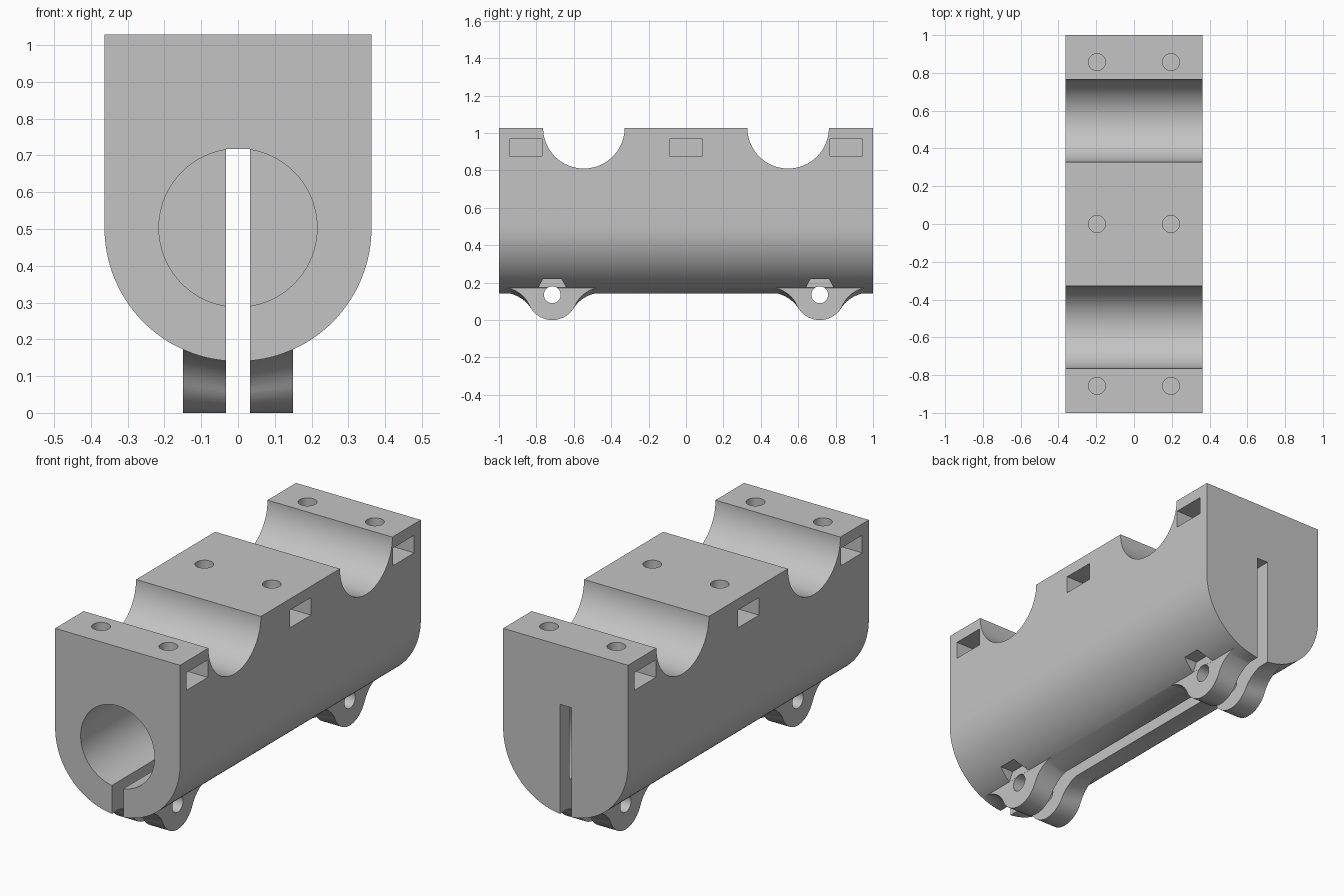
import bpy, bmesh, math

cube = bpy.data.objects.get("Cube")
if cube:
    bpy.data.objects.remove(cube, do_unlink=True)

WIDTH, MID, TOP = 0.363, 0.503, 1.028   # half width, bore axis height, top height
GAP, LUG_OUT, LUG_Y, LUG_R = 0.033, 0.15, 0.715, 0.135

grey = bpy.data.materials.new("plain grey")
grey.use_nodes = True
colour = (0.55, 0.55, 0.55, 1)
grey.diffuse_color = colour
grey.node_tree.nodes["Principled BSDF"].inputs["Base Color"].default_value = colour


def loft(name, axis, start, end, first, last=None):
    """Solid between two matching 2D outlines placed along an axis."""
    place = {"x": lambda t, p: (t, p[0], p[1]),
             "y": lambda t, p: (p[0], t, p[1]),
             "z": lambda t, p: (p[0], p[1], t)}[axis]
    bm = bmesh.new()
    a = [bm.verts.new(place(start, p)) for p in first]
    b = [bm.verts.new(place(end, p)) for p in (last or first)]
    bm.faces.new(a)
    bm.faces.new(b[::-1])
    for i in range(len(a)):
        j = (i + 1) % len(a)
        bm.faces.new((a[j], a[i], b[i], b[j]))
    bm.normal_update()
    if bm.calc_volume(signed=True) < 0:
        bmesh.ops.reverse_faces(bm, faces=bm.faces[:])
    mesh = bpy.data.meshes.new(name)
    bm.to_mesh(mesh)
    bm.free()
    mesh.materials.append(grey)
    obj = bpy.data.objects.new(name, mesh)
    bpy.context.scene.collection.objects.link(obj)
    return obj


def arc(cx, cy, r, a0, a1, n):
    return [(cx + r * math.cos(math.radians(a0 + (a1 - a0) * i / n)),
             cy + r * math.sin(math.radians(a0 + (a1 - a0) * i / n))) for i in range(n + 1)]


def circle(cx, cy, r, n=48, turn=0):
    return arc(cx, cy, r, turn, turn + 360, n)[:-1]


def box(x0, x1, y0, y1):
    return [(x0, y0), (x1, y0), (x1, y1), (x0, y1)]


def combine(target, tool, operation):
    """Apply a boolean, taking the first solver that keeps the solid."""
    tool.hide_render = True
    mod = target.modifiers.new("combine", "BOOLEAN")
    mod.object, mod.operation = tool, operation
    before = len(target.data.polygons)
    result = None
    for solver in ("MANIFOLD", "EXACT", "FLOAT"):
        mod.solver = solver
        bpy.context.view_layer.update()
        graph = bpy.context.evaluated_depsgraph_get()
        made = bpy.data.meshes.new_from_object(target.evaluated_get(graph), depsgraph=graph)
        if len(made.polygons) > before / 2 and len(made.polygons) != before:
            result = made
            break
    target.modifiers.remove(mod)
    if result:
        target.data = result
    bpy.data.objects.remove(tool, do_unlink=True)


def lug_outline(cy, root):
    """Rounded lug with concave flares meeting the body at height root."""
    reach, rise = 0.27, root - LUG_R
    r = (rise ** 2 + reach ** 2 - LUG_R ** 2) / (2 * (LUG_R + rise))
    drop = math.degrees(math.atan2(LUG_R - (root - r), reach))
    left = arc(cy - reach, root - r, r, 90, drop, 14)
    nose = arc(cy, LUG_R, LUG_R, 180 + drop, 360 - drop, 24)[1:-1]
    right = arc(cy + reach, root - r, r, 180 - drop, 90, 14)
    return left + nose + right + [(cy + reach, 0.25), (cy - reach, 0.25)]


# U-shaped body
block = loft("bearing_block", "y", -1, 1,
             arc(0, MID, WIDTH, 180, 360, 64) + [(WIDTH, TOP), (-WIDTH, TOP)])

# Clamp lugs under the body
for side in (-1, 1):
    for end in (-1, 1):
        y = end * LUG_Y
        lug = loft("clamp_lug", "x", side * 0.02, side * LUG_OUT,
                   lug_outline(y, 0.144), lug_outline(y, 0.174))
        combine(block, lug, "UNION")

# Bore, open at the front, and the full-length clamping slit
combine(block, loft("bore_cutter", "y", -1.1, 0.92, circle(0, MID, 0.215, 72)), "DIFFERENCE")
combine(block, loft("slit_cutter", "y", -1.2, 1.2, box(-GAP, GAP, -0.1, 0.717)), "DIFFERENCE")

for end in (-1, 1):
    # Cross grooves in the top
    combine(block, loft("groove_cutter", "x", -1, 1,
                        circle(end * 0.546, TOP, 0.218, 72, 2.5)), "DIFFERENCE")
    # Clamp bolt holes
    combine(block, loft("bolt_cutter", "x", -1, 1, circle(end * LUG_Y, LUG_R, 0.045, 32)), "DIFFERENCE")
    # Hexagonal nut clearances beside the lugs
    for side in (-1, 1):
        nut = loft("nut_cutter", "x", side * (LUG_OUT + 0.0003), side * 0.5,
                   circle(end * LUG_Y, LUG_R, 0.098, 6))
        combine(block, nut, "DIFFERENCE")

# Top screw holes and the nut slots in the sides
for y in (-0.857, 0, 0.857):
    for side in (-1, 1):
        combine(block, loft("nut_slot_cutter", "x", side * 0.1, side * 0.5,
                            box(y - 0.088, y + 0.088, 0.876, 0.968)), "DIFFERENCE")
        combine(block, loft("screw_cutter", "z", 0.8, 1.2,
                            circle(side * 0.196, y, 0.045, 32)), "DIFFERENCE")

# Smooth curves, sharp edges
block.data.shade_smooth()
block.data.set_sharp_from_angle(angle=math.radians(25))
